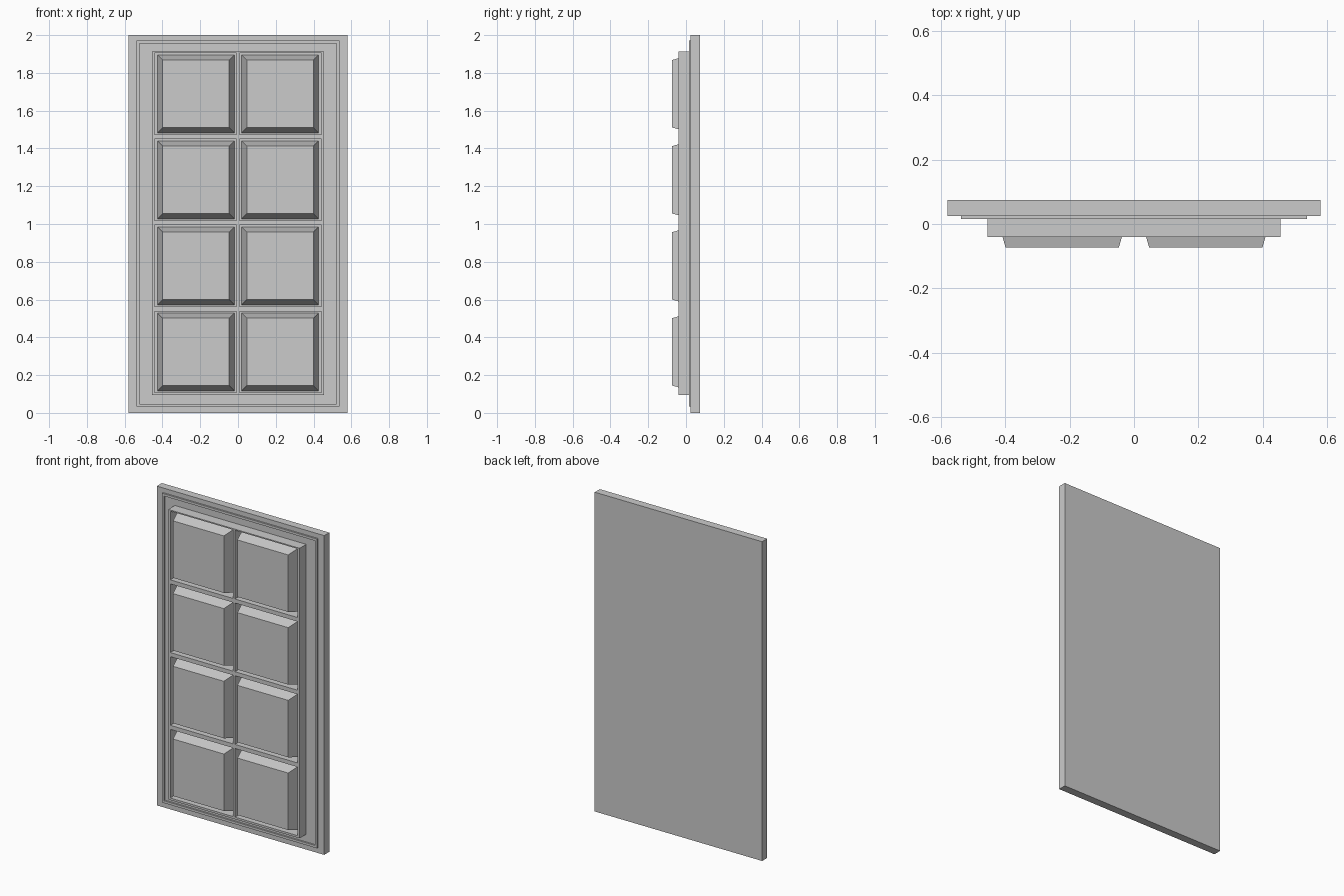
import bpy
import bmesh

if "Cube" in bpy.data.objects:
    bpy.data.objects.remove(bpy.data.objects["Cube"])

BACK, FACE = 0.075, 0.025        # back and front planes of the slab


def make_object(name, bm):
    bmesh.ops.recalc_face_normals(bm, faces=bm.faces)
    mesh = bpy.data.meshes.new(name)
    bm.to_mesh(mesh)
    bm.free()
    obj = bpy.data.objects.new(name, mesh)
    bpy.context.collection.objects.link(obj)
    return obj


def block(name, cx, cz, w, h, y_back, y_front, inset=0.0):
    """Box whose front face is shrunk by inset on every side."""
    bm = bmesh.new()
    bmesh.ops.create_cube(bm, size=1)
    for v in bm.verts:
        front = v.co.y < 0
        s = 2 * inset if front else 0
        v.co = (cx + v.co.x * (w - s), y_front if front else y_back,
                cz + v.co.z * (h - s))
    return make_object(name, bm)


def lattice(name, xs, zs, y_back, y_front):
    """Flat grid with openings at odd cells, thickened to a frame."""
    bm = bmesh.new()
    y = (y_back + y_front) / 2
    grid = [[bm.verts.new((x, y, z)) for z in zs] for x in xs]
    for i in range(len(xs) - 1):
        for j in range(len(zs) - 1):
            if not (i % 2 and j % 2):
                bm.faces.new((grid[i][j], grid[i + 1][j],
                              grid[i + 1][j + 1], grid[i][j + 1]))
    obj = make_object(name, bm)
    mod = obj.modifiers.new("thickness", 'SOLIDIFY')
    mod.thickness = y_back - y_front
    mod.offset = 0
    return obj


# Door slab
block("door_slab", 0, 1, 1.16, 2, BACK, FACE)

# Thin raised border moulding
lattice("border_moulding", [-0.537, -0.522, 0.522, 0.537],
        [0.033, 0.048, 1.956, 1.971], FACE, 0.015)

# Panel lattice: two columns and four rows of openings
rows = [0.323 + 0.4555 * r for r in range(4)]
zs = [0.095] + [c + s * 0.215 for c in rows for s in (-1, 1)] + [1.912]
lattice("panel_frame", [-0.455, -0.441, -0.007, 0.007, 0.441, 0.455],
        zs, FACE, -0.04)

# Raised panels with sloping sides, one in each opening
for r, cz in enumerate(rows):
    for side, cx in (("left", -0.223), ("right", 0.223)):
        block(f"raised_panel_{side}_{r + 1}", cx, cz, 0.408, 0.413,
              FACE, -0.073, 0.028)
